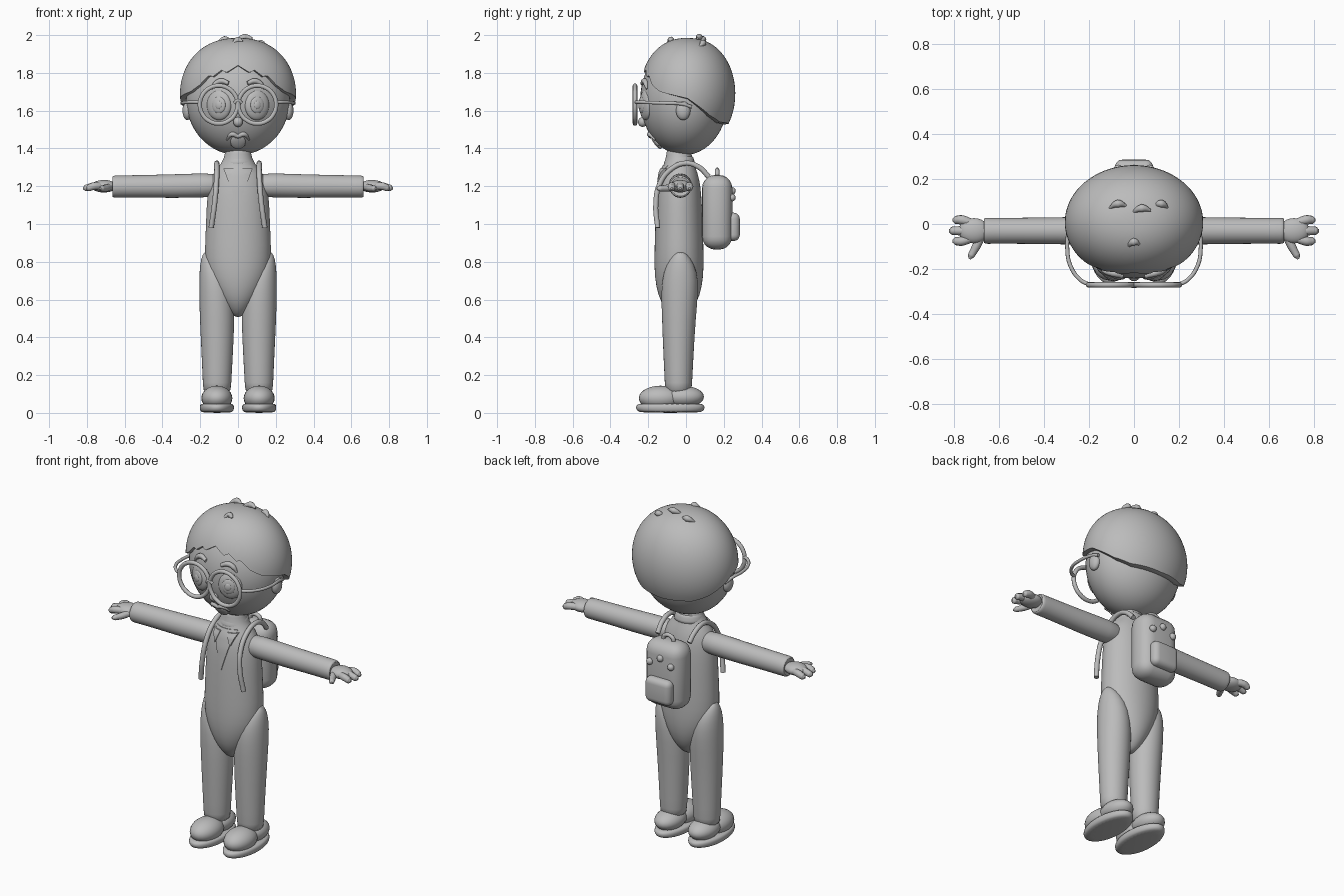
import bpy, bmesh, math
from mathutils import Vector

if "Cube" in bpy.data.objects:
    bpy.data.objects.remove(bpy.data.objects["Cube"])

grey = bpy.data.materials.new("plain_grey")
grey.diffuse_color = (0.5, 0.5, 0.5, 1)
grey.use_nodes = True
grey.node_tree.nodes["Principled BSDF"].inputs["Base Color"].default_value = grey.diffuse_color
TAU = 2 * math.pi


def finish(name, bm, angle=50, subsurf=0):
    bmesh.ops.recalc_face_normals(bm, faces=bm.faces)
    me = bpy.data.meshes.new(name)
    bm.to_mesh(me)
    bm.free()
    me.materials.append(grey)
    ob = bpy.data.objects.new(name, me)
    bpy.context.collection.objects.link(ob)
    if subsurf:
        ob.modifiers.new("smooth", 'SUBSURF').levels = subsurf
    bpy.ops.object.select_all(action='DESELECT')
    ob.select_set(True)
    bpy.context.view_layer.objects.active = ob
    bpy.ops.object.shade_smooth_by_angle(angle=math.radians(angle))
    return ob


def skin(bm, rings, caps=True):
    vs = [[bm.verts.new(p) for p in r] for r in rings]
    n = len(vs[0])
    for a, b in zip(vs, vs[1:]):
        for i in range(n):
            bm.faces.new((a[i], a[(i + 1) % n], b[(i + 1) % n], b[i]))
    if caps:
        bm.faces.new(vs[0])
        bm.faces.new(vs[-1])


def loft(name, secs, axis='z', n=24, subsurf=1):
    """Sections are (centre x, y, z, half width, half depth)."""
    bm = bmesh.new()
    rings = []
    for x, y, z, a, b in secs:
        ring = []
        for i in range(n):
            c, s = math.cos(TAU * i / n), math.sin(TAU * i / n)
            ring.append((x + a * c, y + b * s, z) if axis == 'z' else (x, y + a * c, z + b * s))
        rings.append(ring)
    skin(bm, rings)
    return finish(name, bm, 60, subsurf)


def ball(name, loc, radii, rot=(0, 0, 0), seg=24):
    bm = bmesh.new()
    bmesh.ops.create_uvsphere(bm, u_segments=seg, v_segments=seg // 2 + 2, radius=1)
    ob = finish(name, bm, 180)
    ob.location, ob.scale, ob.rotation_euler = loc, radii, rot
    return ob


def tube(name, pts, r, radii=None, cyclic=False):
    cu = bpy.data.curves.new(name, 'CURVE')
    cu.dimensions = '3D'
    cu.bevel_depth, cu.bevel_resolution, cu.resolution_u = r, 3, 8
    cu.use_fill_caps = True
    sp = cu.splines.new('BEZIER')
    sp.bezier_points.add(len(pts) - 1)
    for i, (bp, p) in enumerate(zip(sp.bezier_points, pts)):
        bp.co, bp.handle_left_type, bp.handle_right_type = p, 'AUTO', 'AUTO'
        bp.radius = radii[i] if radii else 1
    sp.use_cyclic_u = cyclic
    cu.materials.append(grey)
    ob = bpy.data.objects.new(name, cu)
    bpy.context.collection.objects.link(ob)
    bpy.ops.object.select_all(action='DESELECT')
    ob.select_set(True)
    bpy.context.view_layer.objects.active = ob
    bpy.ops.object.convert(target='MESH')
    return bpy.context.object


def rounded_box(name, loc, size, r, seg=5):
    bm = bmesh.new()
    bmesh.ops.create_cube(bm, size=1)
    bmesh.ops.scale(bm, vec=size, verts=bm.verts)
    bmesh.ops.bevel(bm, geom=bm.edges[:], offset=r, segments=seg, profile=0.5, affect='EDGES')
    ob = finish(name, bm, 60)
    ob.location = loc
    return ob


def lerp_table(tab, t):
    for a, b in zip(tab, tab[1:]):
        if a[0] <= t <= b[0]:
            f = (t - a[0]) / (b[0] - a[0])
            return [p + f * (q - p) for p, q in zip(a, b)]
    return tab[-1]


# Head, ears, nose
HC, HR = (0, -0.01, 1.66), (0.275, 0.232, 0.295)
ball("head", HC, HR, seg=48)


def face_y(x, z):
    k = 1 - (x / HR[0]) ** 2 - ((z - HC[2]) / HR[2]) ** 2
    return HC[1] - HR[1] * math.sqrt(max(k, 0))


ball("nose", (0, face_y(0, 1.54) - 0.008, 1.54), (0.025, 0.024, 0.026))

# Hair cap with a zigzag fringe and a lower back
HAIRLINE = [(0, 1.84), (13, 1.8), (18, 1.815), (27, 1.78), (32, 1.787), (42, 1.735), (55, 1.7),
            (75, 1.68), (90, 1.665), (105, 1.62), (120, 1.575), (140, 1.54), (180, 1.53)]
bm = bmesh.new()
rings = []
N, M = 120, 18
for j in range(M + 2):
    ring = []
    for i in range(N):
        az = 360 * i / N - 180
        low = math.asin((lerp_table(HAIRLINE, abs(az))[1] - 1.69) / 0.295)
        e = low + (math.pi / 2 - 0.02 - low) * max(j - 1, 0) / M
        k = 0.88 if j == 0 else 1
        r = k * math.cos(e) ** 0.88
        a = math.radians(az)
        ring.append((0.307 * r * math.sin(a), 0.008 - 0.253 * r * math.cos(a),
                     1.69 + 0.295 * math.sin(e) - (0 if j else 0.004)))
    rings.append(ring)
skin(bm, rings)
finish("hair", bm, 55)

# Loose tufts on the crown
for i, (x, y, z, w, h) in enumerate([(-0.07, 0.08, 1.965, 0.045, 0.02), (0.035, 0.06, 1.98, 0.05, 0.016),
                                     (0.12, 0.08, 1.945, 0.035, 0.02), (0, -0.09, 1.963, 0.03, 0.018)]):
    s = -1 if i == 2 else 1
    tube(f"hair_tuft_{i}", [(x - s * w, y - 0.015, z - 0.012), (x, y + 0.01, z + h * 0.6),
                            (x + s * w * 0.8, y, z + h * 0.2)], 0.018, [0.15, 1, 0.3])

# Mouth
ball("mouth", (0, face_y(0, 1.435) + 0.002, 1.435), (0.04, 0.014, 0.046), (0.6, 0, 0))
tube("upper_lip", [(x, face_y(x, z) - 0.004, z) for x, z in
                   [(-0.06, 1.445), (-0.03, 1.475), (0, 1.465), (0.03, 1.475), (0.06, 1.445)]],
     0.013, [0.3, 1, 0.9, 1, 0.3])
tube("lower_lip", [(x, face_y(x, z) - 0.004, z) for x, z in
                   [(-0.04, 1.42), (0, 1.41), (0.04, 1.42)]], 0.011, [0.3, 1, 0.3])

# Torso with neck
TORSO = [(0.505, 0.018, 0.025), (0.55, 0.065, 0.075), (0.62, 0.115, 0.112), (0.72, 0.165, 0.13),
         (0.82, 0.178, 0.131), (0.95, 0.172, 0.128), (1.1, 0.167, 0.122), (1.2, 0.158, 0.115),
         (1.27, 0.135, 0.1), (1.32, 0.085, 0.078), (1.37, 0.068, 0.065), (1.42, 0.066, 0.064)]
loft("torso", [(0, -0.037, z, a, b) for z, a, b in TORSO], n=32)


def chest_y(x, z):
    _, a, b = lerp_table(TORSO, z)
    return -0.037 - b * math.sqrt(max(1 - (x / a) ** 2, 0))


def chest_plate(name, cx, w, z0, z1, out):
    """Downward triangle laid on the curved chest."""
    bm = bmesh.new()
    rings = []
    for j in range(13):
        t = j / 12
        z = z0 + (z1 - z0) * t
        xs = [cx + w * (0.03 + 0.97 * t) * (i / 6 - 1) for i in range(13)]
        front = [(x, chest_y(x, z) - out, z) for x in xs]
        rings.append(front + [(x, y + out + 0.01, z) for x, y, z in reversed(front)])
    skin(bm, rings)
    finish(name, bm, 40)


chest_plate("shirt_front", 0, 0.07, 1.075, 1.31, 0.004)

# Raised collar around the neck
loft("collar", [(0, -0.035, 1.3, 0.1, 0.092), (0, -0.035, 1.33, 0.083, 0.08), (0, -0.033, 1.355, 0.076, 0.073),
                (0, -0.032, 1.36, 0.068, 0.066)])

# Backpack
rounded_box("backpack", (0, 0.165, 1.062), (0.25, 0.16, 0.395), 0.07)
rounded_box("backpack_pocket", (0, 0.25, 0.985), (0.17, 0.07, 0.15), 0.033)
tube("backpack_handle", [(-0.035, 0.165, 1.25), (-0.025, 0.165, 1.278), (0.025, 0.165, 1.278),
                         (0.035, 0.165, 1.25)], 0.012)
for i, (x, z) in enumerate([(-0.07, 1.14), (0, 1.175), (0.07, 1.14)]):
    ball(f"backpack_button_{i}", (x, 0.245, z), (0.02, 0.018, 0.02), seg=16)

# Glasses bridge
tube("glasses_bridge", [(-0.02, -0.27, 1.64), (0, -0.275, 1.655), (0.02, -0.27, 1.64)], 0.009)

for s, side in ((-1, "right"), (1, "left")):
    ball(f"{side}_ear", (s * 0.268, -0.015, 1.6), (0.026, 0.038, 0.05))
    # Eyes and brows
    turn = (0, 0, s * 0.35)
    ey = face_y(0.1, 1.63)
    ball(f"{side}_eye", (s * 0.1, ey + 0.012, 1.63), (0.068, 0.028, 0.08), turn)
    ball(f"{side}_iris", (s * 0.102, ey - 0.01, 1.63), (0.038, 0.012, 0.044), turn)
    ball(f"{side}_pupil", (s * 0.103, ey - 0.018, 1.63), (0.019, 0.008, 0.022), turn)
    tube(f"{side}_brow", [(s * x, face_y(x, z) - 0.004, z) for x, z in
                          [(0.05, 1.745), (0.09, 1.757), (0.12, 1.742), (0.14, 1.715)]],
         0.015, [0.7, 1, 0.9, 0.3])
    # Glasses ring and temple arm
    tube(f"{side}_lens_ring", [(s * 0.102 + 0.1 * math.cos(TAU * i / 12), -0.27,
                                1.632 + 0.1 * math.sin(TAU * i / 12)) for i in range(12)], 0.012, cyclic=True)
    tube(f"{side}_temple_arm", [(s * 0.2, -0.268, 1.645), (s * 0.235, -0.25, 1.645), (s * 0.28, -0.19, 1.643),
                                (s * 0.296, -0.11, 1.64), (s * 0.288, -0.02, 1.635),
                                (s * 0.277, 0.03, 1.62)], 0.009)
    chest_plate(f"{side}_collar_point", s * 0.05, 0.028, 1.225, 1.295, 0.012)
    # Backpack strap
    tube(f"{side}_strap", [(s * 0.105, 0.12, 1.25), (s * 0.11, 0.07, 1.3), (s * 0.112, 0.0, 1.322),
                           (s * 0.112, -0.08, 1.29), (s * 0.115, -0.14, 1.21), (s * 0.125, -0.16, 1.1),
                           (s * 0.142, -0.15, 0.98)], 0.014)
    # Sleeve and cuff
    loft(f"{side}_sleeve", [(s * x, -0.03, z, a, b) for x, z, a, b in
                            [(0.08, 1.205, 0.06, 0.06), (0.18, 1.205, 0.063, 0.065), (0.35, 1.2, 0.06, 0.063),
                             (0.5, 1.2, 0.058, 0.06), (0.64, 1.198, 0.058, 0.059), (0.662, 1.198, 0.059, 0.059),
                             (0.668, 1.198, 0.05, 0.05), (0.66, 1.198, 0.04, 0.04)]], axis='x')
    # Hand
    ball(f"{side}_palm", (s * 0.71, -0.03, 1.2), (0.068, 0.056, 0.033))
    for i, (y, x1) in enumerate([(0.018, 0.805), (-0.03, 0.82), (-0.076, 0.805)]):
        tube(f"{side}_finger_{i}", [(s * 0.72, -0.03 + (y + 0.03) * 0.7, 1.2), (s * 0.765, y, 1.2),
                                    (s * (x1 - 0.012), y, 1.19), (s * x1, y, 1.188)], 0.021, [0.9, 1, 0.85, 0.3])
    tube(f"{side}_thumb", [(s * 0.68, -0.06, 1.195), (s * 0.7, -0.1, 1.19), (s * 0.722, -0.14, 1.188),
                           (s * 0.73, -0.155, 1.188)], 0.019, [1, 1, 0.8, 0.3])
    # Leg
    loft(f"{side}_leg", [(s * x, y, z, a, b) for z, x, a, y, b in
                         [(0.1, 0.111, 0.073, -0.04, 0.07), (0.14, 0.111, 0.075, -0.04, 0.072),
                          (0.3, 0.11, 0.083, -0.04, 0.08), (0.5, 0.11, 0.093, -0.038, 0.09),
                          (0.65, 0.114, 0.093, -0.033, 0.1), (0.75, 0.126, 0.079, -0.03, 0.09),
                          (0.82, 0.15, 0.046, -0.03, 0.055), (0.855, 0.163, 0.015, -0.03, 0.02)]])
    # Shoe: sole, toe and heel
    loft(f"{side}_sole", [(s * 0.112, -0.083, z, 0.092 * k, 0.184 * k) for z, k in
                          [(0, 0.86), (0.01, 0.95), (0.025, 1), (0.042, 0.98), (0.052, 0.88)]], n=32)
    ball(f"{side}_shoe_toe", (s * 0.112, -0.135, 0.078), (0.082, 0.115, 0.066))
    ball(f"{side}_shoe_heel", (s * 0.112, -0.015, 0.085), (0.078, 0.11, 0.058))
